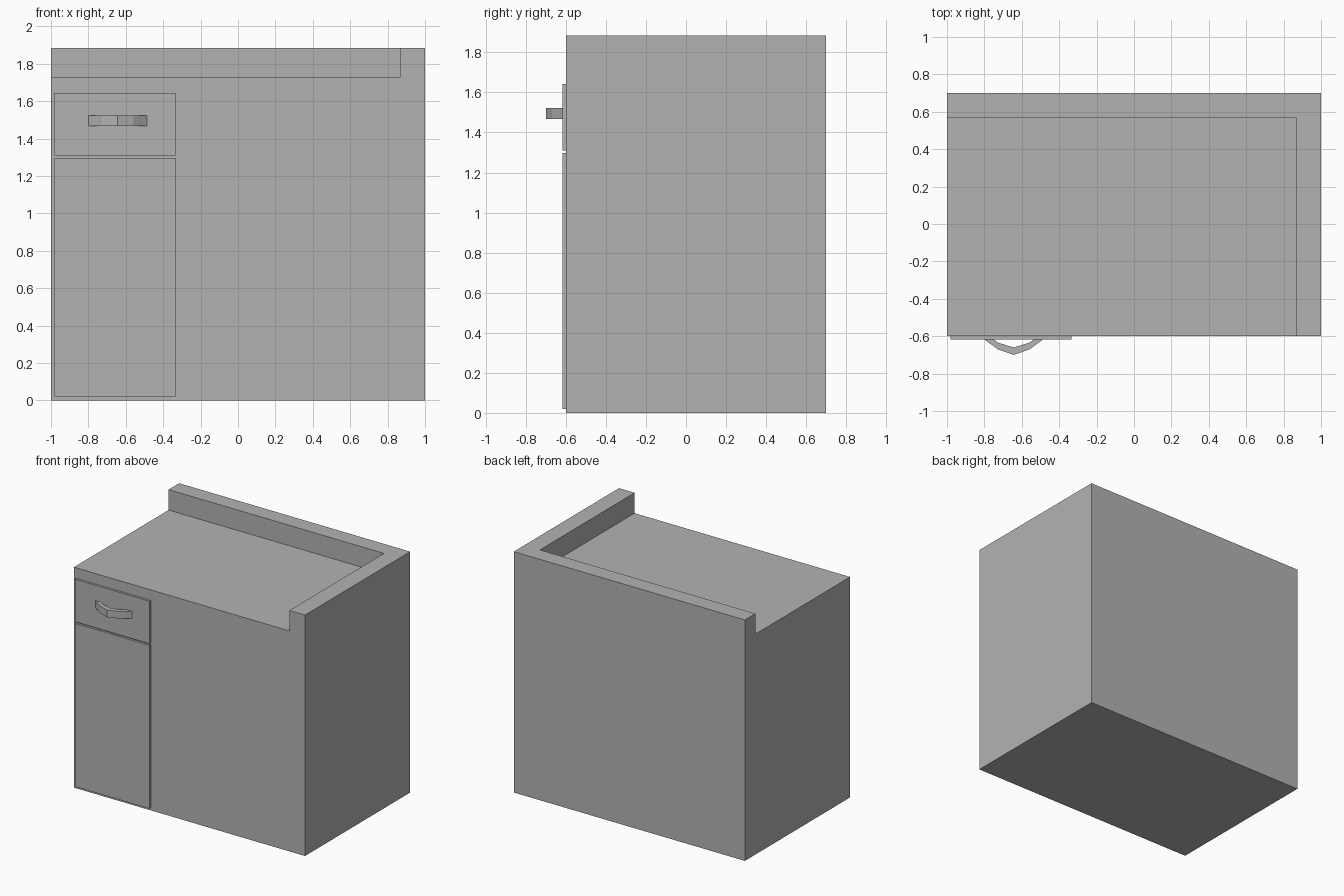
import bpy
import bmesh

default = bpy.data.objects.get("Cube")
if default:
    bpy.data.objects.remove(default, do_unlink=True)

grey = bpy.data.materials.new("plain_grey")
grey.use_nodes = True
colour = (0.45, 0.45, 0.45, 1)
grey.diffuse_color = colour
grey.node_tree.nodes["Principled BSDF"].inputs["Base Color"].default_value = colour


def prism(name, outline, z0, z1):
    """Extrude a plan outline from z0 up to z1."""
    bm = bmesh.new()
    base = bm.faces.new([bm.verts.new((x, y, z0)) for x, y in outline])
    top = bmesh.ops.extrude_face_region(bm, geom=[base], use_keep_orig=True)["geom"]
    for v in top:
        if isinstance(v, bmesh.types.BMVert):
            v.co.z = z1
    bmesh.ops.recalc_face_normals(bm, faces=bm.faces)
    mesh = bpy.data.meshes.new(name)
    bm.to_mesh(mesh)
    bm.free()
    mesh.materials.append(grey)
    obj = bpy.data.objects.new(name, mesh)
    bpy.context.collection.objects.link(obj)
    return obj


def box(name, x0, x1, y0, y1, z0, z1):
    return prism(name, [(x0, y0), (x1, y0), (x1, y1), (x0, y1)], z0, z1)


# Cabinet with the worktop sunk below a back and side rim
cabinet = box("cabinet", -1, 1, -0.6, 0.7, 0, 1.885)
cutter = box("worktop_cutter", -1.2, 0.865, -0.8, 0.57, 1.725, 2.1)
cutter.hide_render = True
cut = cabinet.modifiers.new("worktop_recess", "BOOLEAN")
cut.operation = "DIFFERENCE"
cut.solver = "EXACT"
cut.object = cutter
bpy.context.view_layer.objects.active = cabinet
bpy.ops.object.modifier_apply(modifier=cut.name)
bpy.data.objects.remove(cutter, do_unlink=True)

# Door and drawer fronts
box("door", -0.98, -0.335, -0.617, -0.6, 0.02, 1.297)
box("drawer_front", -0.98, -0.335, -0.617, -0.6, 1.31, 1.643)

# Faceted bow handle: half outlines mirrored about its centre
centre = -0.643
outer = [(0.16, -0.615), (0.085, -0.67), (0, -0.7)]
inner = [(0, -0.66), (0.085, -0.634), (0.11, -0.615)]
half = outer + inner
outline = [(centre - x, y) for x, y in outer]
outline += [(centre + x, y) for x, y in reversed(outer[:-1])]
outline += [(centre + x, y) for x, y in reversed(inner)]
outline += [(centre - x, y) for x, y in inner[1:]]
prism("drawer_handle", outline, 1.467, 1.523)
